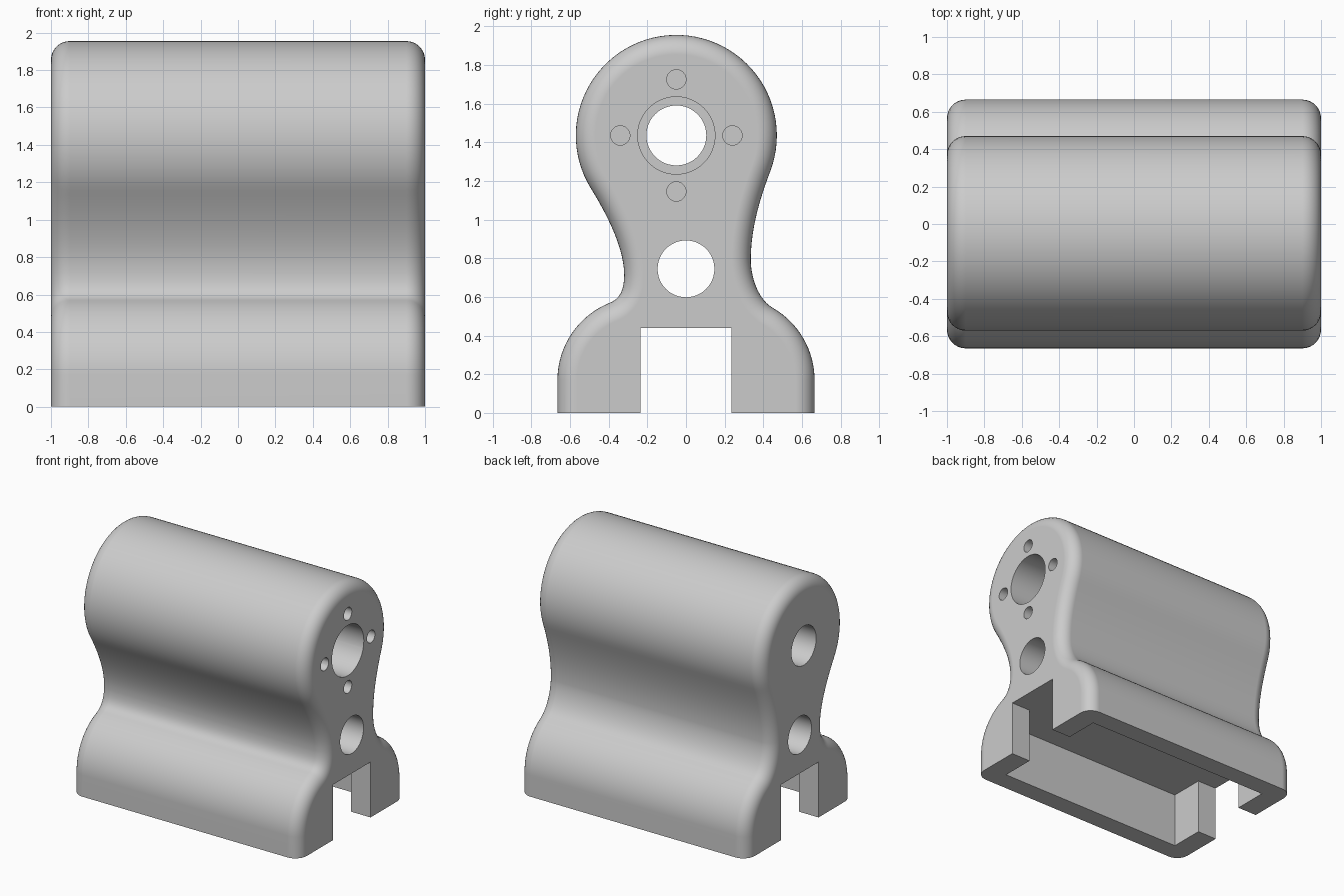
import bpy, bmesh
from math import sin, cos, pi, radians
from mathutils import Vector
from mathutils.geometry import interpolate_bezier

if "Cube" in bpy.data.objects:
    bpy.data.objects.remove(bpy.data.objects["Cube"], do_unlink=True)

FILLET = 0.1
HEAD, HEAD_R = Vector((-0.05, 1.435)), 0.52
FOOT_Y, FOOT_Z, FOOT_R = 0.235, 0.17, 0.43

grey = bpy.data.materials.new("plain grey")
grey.use_nodes = True
grey.diffuse_color = (0.6, 0.6, 0.6, 1)
grey.node_tree.nodes["Principled BSDF"].inputs["Base Color"].default_value = grey.diffuse_color


def arc(center, r, a0, a1, n):
    angles = [radians(a0 + (a1 - a0) * i / n) for i in range(n + 1)]
    return [Vector((center[0] + r * cos(a), center[1] + r * sin(a))) for a in angles]


def blend(p, tp, q, tq, n=14):
    """Smooth curve from p to q, leaving along tp and arriving along tq."""
    pts = interpolate_bezier(p.to_3d(), (p + Vector(tp)).to_3d(),
                             (q - Vector(tq)).to_3d(), q.to_3d(), n)
    return [v.to_2d() for v in pts]


def make_object(name, bm):
    bmesh.ops.recalc_face_normals(bm, faces=bm.faces[:])
    mesh = bpy.data.meshes.new(name)
    bm.to_mesh(mesh)
    bm.free()
    mesh.materials.append(grey)
    obj = bpy.data.objects.new(name, mesh)
    bpy.context.collection.objects.link(obj)
    return obj


# Side outline: foot, neck, round head, neck, foot
foot_r = arc((FOOT_Y, FOOT_Z), FOOT_R, 0, 60, 16)
head = arc(HEAD, HEAD_R, -21, 212, 56)
foot_l = arc((-FOOT_Y, FOOT_Z), FOOT_R, 112, 180, 16)
waist_r, waist_l = Vector((0.335, 0.79)), Vector((-0.32, 0.715))
parts = [
    [Vector((FOOT_Y + FOOT_R, 0))], foot_r,
    blend(foot_r[-1], (-0.08, 0.045), waist_r, (0, 0.08)),
    blend(waist_r, (0, 0.16), head[0], (0.055, 0.145)), head,
    blend(head[-1], (0.08, -0.13), waist_l, (0, -0.14)),
    blend(waist_l, (0, -0.08), foot_l[0], (-0.055, -0.022)), foot_l,
    [Vector((-FOOT_Y - FOOT_R, 0))],
]
outline = []
for part in parts:
    outline += [p for p in part if not outline or (p - outline[-1]).length > 1e-4]

# Inward normals for the rounded ends
last = len(outline) - 1
inward = []
for i in range(last + 1):
    t = (outline[min(i + 1, last)] - outline[max(i - 1, 0)]).normalized()
    inward.append(Vector((-t.y, t.x)))

# Body: loft the outline along x with filleted ends
STEPS = 8
end = [(1 - FILLET * (1 - sin(k * pi / 2 / STEPS)), FILLET * (1 - cos(k * pi / 2 / STEPS)))
       for k in range(STEPS + 1)]
sections = [(-x, inset) for x, inset in reversed(end)] + end
bm = bmesh.new()
rings = []
for x, inset in sections:
    pts = [p + n * inset for p, n in zip(outline, inward)]
    rings.append([bm.verts.new((x, p.x, p.y)) for p in pts])
for a, b in zip(rings, rings[1:]):
    for i in range(len(a)):
        j = (i + 1) % len(a)
        bm.faces.new((a[i], a[j], b[j], b[i]))
bm.faces.new(rings[0])
bm.faces.new(rings[-1])
body = make_object("carriage_body", bm)


def cut(cutter):
    cutter.hide_render = True
    mod = body.modifiers.new("cut", 'BOOLEAN')
    mod.operation, mod.solver, mod.object = 'DIFFERENCE', 'EXACT', cutter
    bpy.context.view_layer.objects.active = body
    bpy.ops.object.modifier_apply(modifier=mod.name)
    bpy.data.objects.remove(cutter, do_unlink=True)


def drill(y, z, r, x0, x1, sides=48):
    bm = bmesh.new()
    ring = [bm.verts.new((x0, p.x, p.y)) for p in arc((y, z), r, 0, 360, sides)[:-1]]
    face = bm.faces.new(ring)
    moved = bmesh.ops.extrude_face_region(bm, geom=[face])["geom"]
    bmesh.ops.translate(bm, vec=(x1 - x0, 0, 0),
                        verts=[v for v in moved if isinstance(v, bmesh.types.BMVert)])
    cut(make_object("hole_cutter", bm))


# Underside: end-to-end slot widening into a pocket
SLOT, POCKET_X, POCKET_Y, ROOF = 0.235, 0.83, 0.51, 0.44
quarter = [(1.2, SLOT), (POCKET_X, SLOT), (POCKET_X, POCKET_Y)]
half = quarter + [(-x, y) for x, y in reversed(quarter)]
plan = half + [(-x, -y) for x, y in half]
bm = bmesh.new()
floor = bm.faces.new([bm.verts.new((x, y, -0.2)) for x, y in plan])
moved = bmesh.ops.extrude_face_region(bm, geom=[floor])["geom"]
bmesh.ops.translate(bm, vec=(0, 0, ROOF + 0.2),
                    verts=[v for v in moved if isinstance(v, bmesh.types.BMVert)])
cut(make_object("slot_cutter", bm))

# Through holes, stepped bore and four screw holes
drill(0, 0.745, 0.147, -1.2, 1.2)
drill(HEAD.x, HEAD.y, 0.155, -1.2, 1.2)
drill(HEAD.x, HEAD.y, 0.2, 0.55, 1.2)
for k in range(4):
    drill(HEAD.x + 0.29 * cos(k * pi / 2), HEAD.y + 0.29 * sin(k * pi / 2), 0.05, 0.65, 1.2, 24)

# Smooth shading with sharp machined edges
bpy.ops.object.select_all(action='DESELECT')
body.select_set(True)
bpy.context.view_layer.objects.active = body
bpy.ops.object.shade_smooth_by_angle(angle=radians(30))
weighted = body.modifiers.new("even shading", 'WEIGHTED_NORMAL')
weighted.keep_sharp = True
